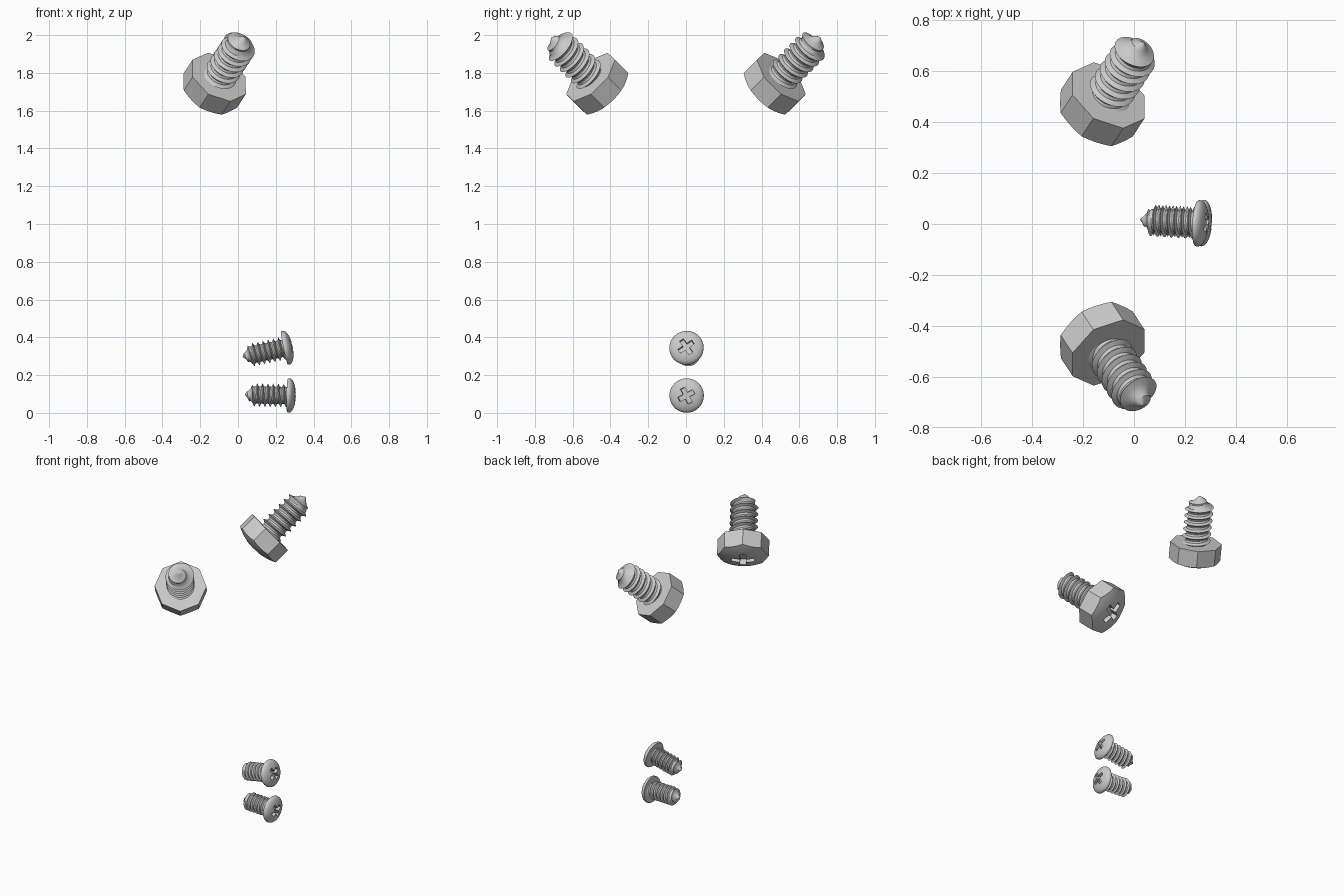
import bpy, bmesh
from math import cos, sin, pi, radians
from mathutils import Vector

if "Cube" in bpy.data.objects:
    bpy.data.objects.remove(bpy.data.objects["Cube"])

# Local frame of each screw: z = 0 under the head, +z towards the tip


def finish(bm, name):
    bmesh.ops.remove_doubles(bm, verts=bm.verts, dist=0.0002)
    bmesh.ops.recalc_face_normals(bm, faces=bm.faces)
    me = bpy.data.meshes.new(name)
    bm.to_mesh(me)
    bm.free()
    ob = bpy.data.objects.new(name, me)
    bpy.context.collection.objects.link(ob)
    return ob


def lathe(name, profile, n=48):
    bm = bmesh.new()
    rows = [[bm.verts.new((r * cos(2*pi*i/n), r * sin(2*pi*i/n), z)) for i in range(n)]
            for r, z in profile]
    for a, b in zip(rows, rows[1:]):
        for i in range(n):
            bm.faces.new((a[i], a[(i+1) % n], b[(i+1) % n], b[i]))
    return finish(bm, name)


def prism(name, pts, z0, z1, taper=1.0):
    bm = bmesh.new()
    lo = [bm.verts.new((x, y, z0)) for x, y in pts]
    hi = [bm.verts.new((x * taper, y * taper, z1)) for x, y in pts]
    bm.faces.new(lo)
    bm.faces.new(hi)
    for i in range(len(pts)):
        j = (i + 1) % len(pts)
        bm.faces.new((lo[i], lo[j], hi[j], hi[i]))
    return finish(bm, name)


def boolean(ob, tool, op):
    m = ob.modifiers.new("cut", 'BOOLEAN')
    m.operation, m.solver, m.object = op, 'EXACT', tool
    bpy.context.view_layer.objects.active = ob
    bpy.ops.object.modifier_apply(modifier=m.name)
    bpy.data.objects.remove(tool)


def cross_cutter(arm, width, z0, z1, turn):
    a, w = arm, width / 2
    pts = []
    for k in range(4):
        t = turn + k * pi / 2
        for x, y in ((a, -w), (a, w), (w, w)):
            pts.append((x * cos(t) - y * sin(t), x * sin(t) + y * cos(t)))
    return prism("cross_cutter", pts, z0, z1, 0.85)


def thread(name, length, root, crest, pitch, tip, n=32):
    # helical skin: rows follow the helix, clamped at head and tip
    bm = bmesh.new()
    shape = (0, 0.2, 1, 0.2)
    offs = (0, 0.27, 0.5, 0.73)
    turns = int(length / pitch) + 2
    rows = []
    for j in range(-4, turns * 4 + 1):
        row = []
        for i in range(n + 1):
            z = pitch * (j // 4 + offs[j % 4] + i / n)
            z = min(max(z, -0.004), length)
            env = min(1, ((length - z) / tip) ** 0.9)
            r = (root + (crest - root) * shape[j % 4]) * env
            t = 2 * pi * i / n
            row.append(bm.verts.new((r * cos(t), r * sin(t), z)))
        rows.append(row)
    for a, b in zip(rows, rows[1:]):
        for i in range(n):
            bm.faces.new((a[i], a[i+1], b[i+1], b[i]))
    bmesh.ops.remove_doubles(bm, verts=bm.verts, dist=0.0003)
    bmesh.ops.dissolve_degenerate(bm, edges=bm.edges, dist=0.0003)
    return finish(bm, name)


def place(objs, origin, direction):
    q = Vector(direction).normalized().to_track_quat('Z', 'Y')
    for ob in objs:
        ob.rotation_mode = 'QUATERNION'
        ob.rotation_quaternion = q
        ob.location = origin
        bpy.ops.object.select_all(action='DESELECT')
        ob.select_set(True)
        bpy.context.view_layer.objects.active = ob
        bpy.ops.object.shade_smooth_by_angle(angle=radians(32))


# Large bolts: octagonal head rounded by a dome, cross recess, threaded shaft
for side, label in ((1, "back"), (-1, "front")):
    R = 0.168
    head = prism(label + "_bolt_head",
                 [(R * cos(k*pi/4), R * sin(k*pi/4)) for k in range(8)], -0.2, 0)
    dome = [(0, 0.05), (0.2, 0.05), (0.2, -0.09)]
    dome += [(R * (1 - k/8), -0.11 - 0.042 * (1 - (1 - k/8) ** 2)) for k in range(9)]
    boolean(head, lathe("dome_cutter", dome, 64), 'INTERSECT')
    boolean(head, cross_cutter(0.085, 0.045, -0.25, -0.105, 0), 'DIFFERENCE')
    shaft = thread(label + "_bolt_thread", 0.325, 0.068, 0.092, 0.046, 0.065)
    place((head, shaft), (-0.10, side * 0.505, 1.778), (0.42, side * 0.64, 0.645))

# Small screws: round pan head, cross recess, threaded shaft
for label, origin, direction, turn in (
        ("lower", (0.262, 0.004, 0.092), (-0.998, 0.06, 0.02), 63),
        ("upper", (0.246, 0.003, 0.343), (-0.975, 0.06, -0.2), 55)):
    R = 0.091
    pan = [(0, 0), (R * 0.97, 0), (R, -0.005)]
    pan += [(R * cos(k*pi/16), -0.009 - 0.035 * sin(k*pi/16)) for k in range(9)]
    head = lathe(label + "_screw_head", pan)
    boolean(head, cross_cutter(0.05, 0.028, -0.1, -0.016, radians(turn)), 'DIFFERENCE')
    shaft = thread(label + "_screw_thread", 0.227, 0.044, 0.062, 0.028, 0.046)
    place((head, shaft), origin, direction)
